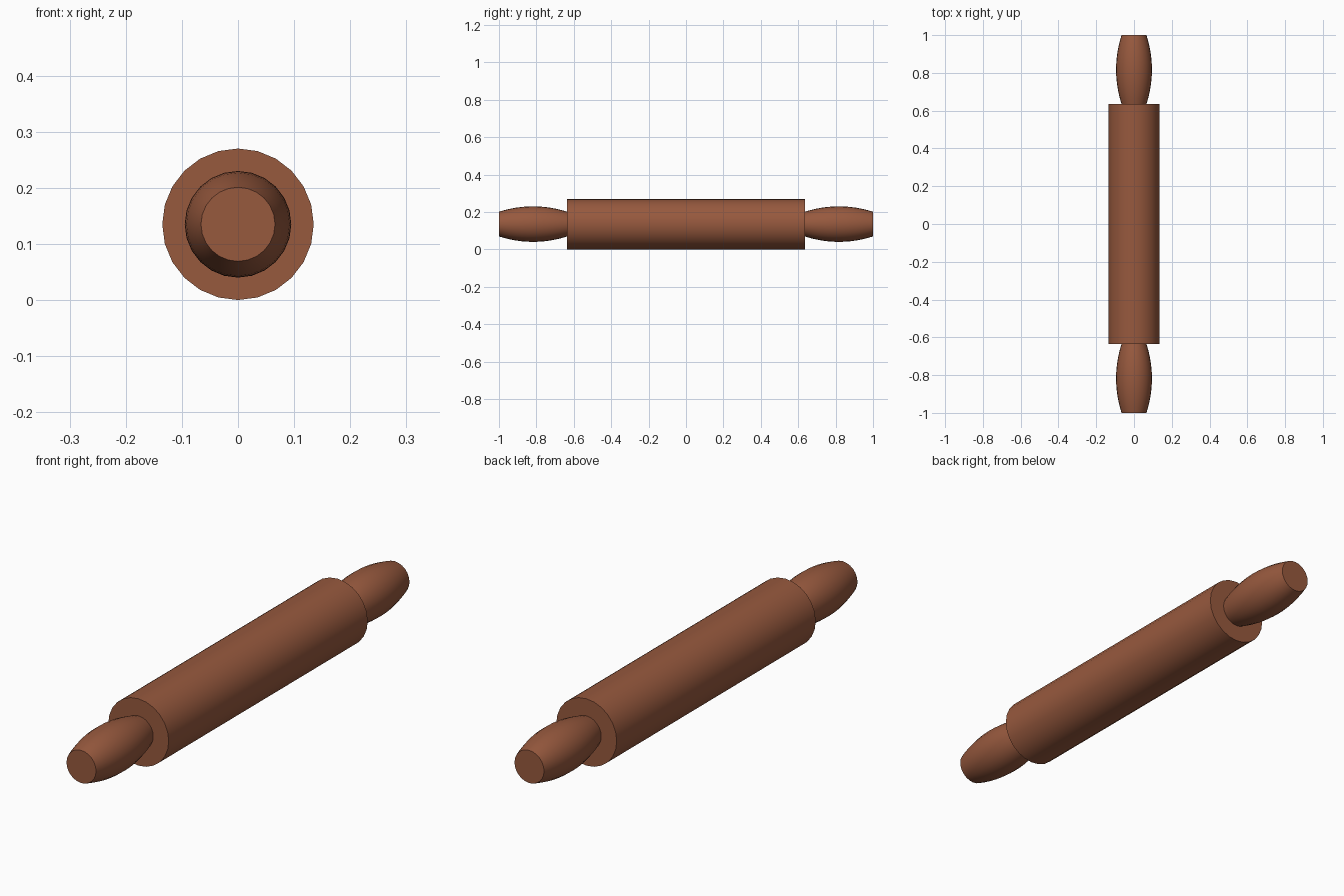
import bpy, bmesh, math

if "Cube" in bpy.data.objects:
    bpy.data.objects.remove(bpy.data.objects["Cube"])

SIDES, R, BODY, TIP = 24, 0.135, 0.635, 1.0

wood = bpy.data.materials.new("brown wood")
wood.diffuse_color = (0.31, 0.10, 0.048, 1)
wood.use_nodes = True
wood.node_tree.nodes["Principled BSDF"].inputs["Base Color"].default_value = wood.diffuse_color


def lathe(name, profile):
    """Closed solid turned around the y axis from (y, radius) points."""
    bm = bmesh.new()
    rings = []
    for y, r in profile:
        rings.append([bm.verts.new((r * math.sin(2 * math.pi * i / SIDES), y,
                                    R + r * math.cos(2 * math.pi * i / SIDES)))
                      for i in range(SIDES)])
    for a, b in zip(rings, rings[1:]):
        for i in range(SIDES):
            j = (i + 1) % SIDES
            bm.faces.new((a[i], a[j], b[j], b[i]))
    bm.faces.new(rings[0])
    bm.faces.new(rings[-1])
    bmesh.ops.recalc_face_normals(bm, faces=bm.faces)
    mesh = bpy.data.meshes.new(name)
    bm.to_mesh(mesh)
    bm.free()
    mesh.materials.append(wood)
    ob = bpy.data.objects.new(name, mesh)
    bpy.context.collection.objects.link(ob)
    bpy.context.view_layer.objects.active = ob
    ob.select_set(True)
    bpy.ops.object.shade_smooth_by_angle(angle=math.radians(35))
    ob.select_set(False)


# main roller
lathe("roller", [(-BODY, R), (BODY, R)])

# barrel-shaped handles, widest halfway along
for side, name in ((-1, "front_handle"), (1, "back_handle")):
    steps = 12
    profile = []
    for k in range(steps + 1):
        t = k / steps
        bulge = 1 - (2 * t - 1) ** 2
        profile.append((side * (BODY + (TIP - BODY) * t), 0.066 + 0.029 * bulge))
    lathe(name, profile)
